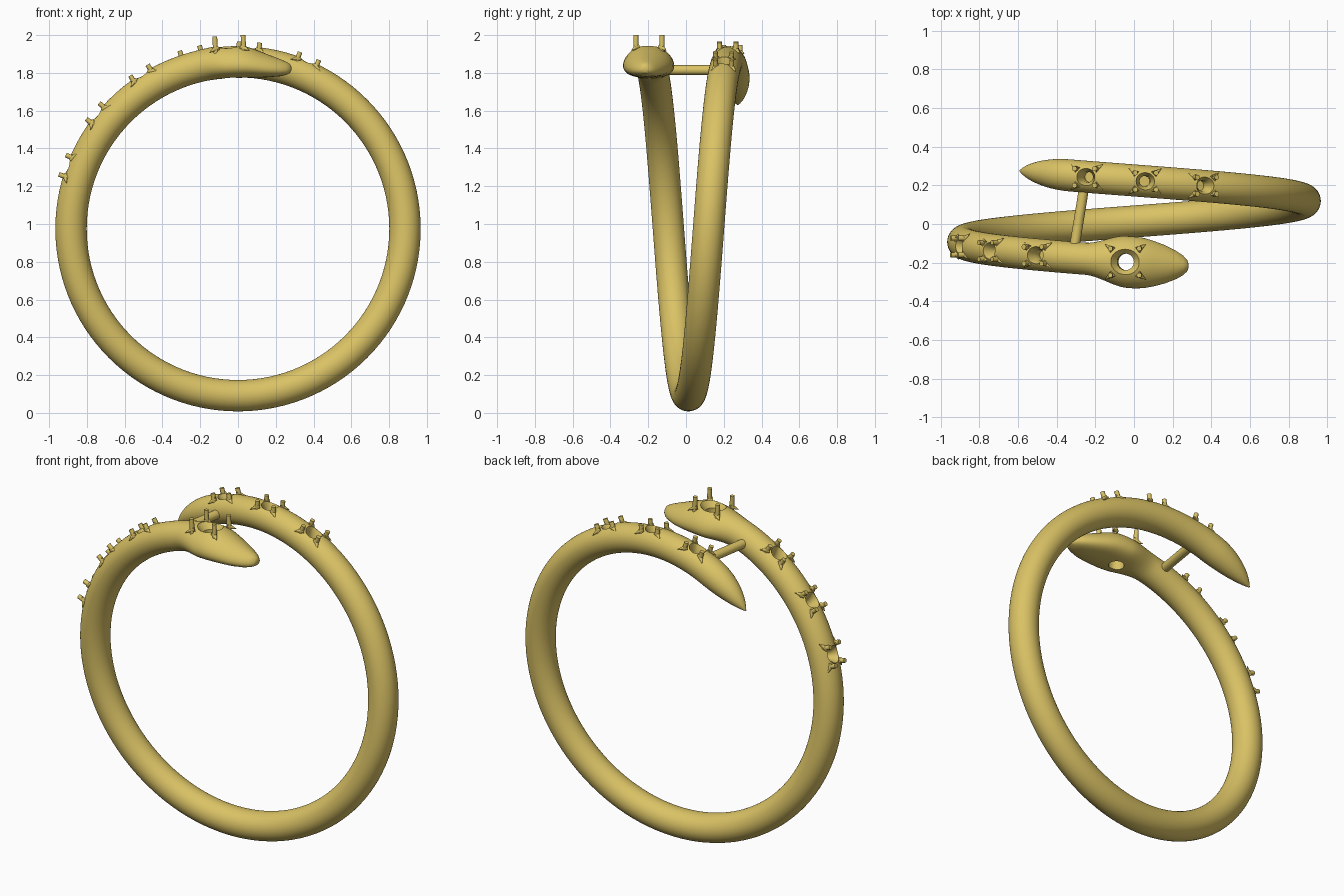
import bpy, bmesh
from math import sin, cos, pi, radians
from mathutils import Matrix, Vector

if "Cube" in bpy.data.objects:
    bpy.data.objects.remove(bpy.data.objects["Cube"])

RING, TUBE, MID = 0.884, 0.083, 0.975
SIDES = 40

gold = bpy.data.materials.new("gold")
gold.use_nodes = True
gold.diffuse_color = (0.70, 0.54, 0.13, 1)
gold.node_tree.nodes["Principled BSDF"].inputs["Base Color"].default_value = gold.diffuse_color


def make(name, bm, angle=40):
    bmesh.ops.recalc_face_normals(bm, faces=bm.faces)
    mesh = bpy.data.meshes.new(name)
    bm.to_mesh(mesh)
    bm.free()
    ob = bpy.data.objects.new(name, mesh)
    bpy.context.collection.objects.link(ob)
    mesh.materials.append(gold)
    smooth(ob, angle)
    return ob


def smooth(ob, angle):
    bpy.ops.object.select_all(action='DESELECT')
    ob.select_set(True)
    bpy.context.view_layer.objects.active = ob
    bpy.ops.object.shade_smooth_by_angle(angle=radians(angle))


def loft(bm, rings):
    loops = [[bm.verts.new(p) for p in ring] for ring in rings]
    for a, b in zip(loops, loops[1:]):
        for i in range(len(a)):
            j = (i + 1) % len(a)
            bm.faces.new((a[i], a[j], b[j], b[i]))
    bm.faces.new(loops[0][::-1])
    bm.faces.new(loops[-1])


def helix(deg, r=RING):
    """Point on the coil; zero degrees is the bottom, positive runs to the tail."""
    s = radians(deg)
    return Vector((r * sin(s), 0.013 + 0.00118 * deg, MID - r * cos(s)))


def outward(deg):
    return Vector((sin(radians(deg)), 0, -cos(radians(deg))))


def section(centre, up, half_w, half_h, sag=0.0):
    """Oval section; sag lowers the widest line for the flat-bellied head."""
    ring = []
    for i in range(SIDES):
        a = 2 * pi * i / SIDES
        h = half_h * (sin(a) - sag * cos(a) ** 2)
        ring.append(centre + up * h + Vector((0, half_w * cos(a), 0)))
    return ring


def ease(t):
    t = min(max(t, 0), 1)
    return t * t * (3 - 2 * t)


# Serpent body: head tip, head, long coil and tapering tail
rings = []
head = [(0.282, 0.012, 1.823, 0.010), (0.275, 0.030, 1.823, 0.024),
        (0.255, 0.050, 1.824, 0.035), (0.22, 0.072, 1.828, 0.046),
        (0.16, 0.099, 1.837, 0.060), (0.10, 0.118, 1.848, 0.072),
        (0.05, 0.130, 1.857, 0.081)]
for x, w, z, h in head:
    rings.append(section(Vector((x, -0.199 - 0.06 * x, z)), Vector((0, 0, 1)), w, h, 0.25))
deg = -180
while deg < 221.9:
    swell = ease((-163.5 - deg) / 14)
    u = min((222 - deg) / 20, 1)
    taper = (1 - (1 - u) ** 2) ** 0.8
    rings.append(section(helix(deg, RING + 0.002 * swell), outward(deg),
                         (TUBE + 0.051 * swell) * taper,
                         (TUBE + 0.005 * swell) * taper, 0.25 * swell))
    deg += 1.5 if deg < -160 or deg > 200 else 3
rings.append(section(helix(222), outward(222), 0.003, 0.003))
bm = bmesh.new()
loft(bm, rings)
body = make("serpent_body", bm)

# Stone seats: angle, seat radius, surface radius, prong spacing, prong top, drilled through
small = (0.050, 0.967, 0.054, 0.990)
seats = [(-177.3, 0.078, 0.975, 0.075, 1.023, True)]
seats += [(a, *small, False) for a in (-148, -129, -110, 157.5, 176.5, 195)]


def seat_matrix(deg):
    n = outward(deg)
    w = Vector((0, 1, 0))
    t = w.cross(n)
    m = Matrix((t, w, n)).transposed().to_4x4()
    m.translation = helix(deg, 0)
    return m


# Cut the conical seats and the holes below them
bm = bmesh.new()
for deg, r, surf, gap, top, through in seats:
    hole = 0.55 * r
    bottom = surf - (0.25 if through else 0.09)
    profile = [(hole, bottom), (hole, surf - 0.045), (r * 0.95, surf - 0.008), (r, surf + 0.05)]
    m = seat_matrix(deg)
    loft(bm, [[m @ Vector((q * cos(2 * pi * i / 32), q * sin(2 * pi * i / 32), z))
               for i in range(32)] for q, z in profile])
cutter = make("seat_cutter", bm)
mod = body.modifiers.new("seats", 'BOOLEAN')
mod.operation = 'DIFFERENCE'
mod.solver = 'EXACT'
mod.object = cutter
bpy.context.view_layer.objects.active = body
bpy.ops.object.modifier_apply(modifier=mod.name)
bpy.data.objects.remove(cutter)
smooth(body, 35)

# Four prongs around each seat, each with a pointed spur lying outwards
for k, (deg, r, surf, gap, top, through) in enumerate(seats):
    bm = bmesh.new()
    m = seat_matrix(deg)
    wide = gap * (0.92 if through else 0.8)
    drop = 0.030 if through else 0.026
    for sx in (-1, 1):
        for sy in (-1, 1):
            foot = surf - 0.06
            post = m @ Matrix.Translation((sx * gap, sy * wide, (top + foot) / 2))
            bmesh.ops.create_cone(bm, cap_ends=True, segments=14, radius1=0.013,
                                  radius2=0.013, depth=top - foot, matrix=post)
            aim = Vector((sx * 0.8, sy * 0.6, -0.45)).normalized()
            turn = aim.to_track_quat('Z', 'Y').to_matrix().to_4x4()
            start = Vector((sx * gap, sy * wide, surf - drop + 0.012))
            spur = m @ Matrix.Translation(start + aim * 0.015) @ turn
            bmesh.ops.create_cone(bm, cap_ends=True, segments=10, radius1=0.018,
                                  radius2=0.001, depth=0.055, matrix=spur)
    make("head_prongs" if k == 0 else f"prongs_{k}", bm)

# Cross bar joining the neck to the tail
a, b = Vector((-0.31, -0.13, 1.815)), Vector((-0.255, 0.21, 1.815))
bm = bmesh.new()
bar = Matrix.Translation((a + b) / 2) @ (b - a).to_track_quat('Z', 'Y').to_matrix().to_4x4()
bmesh.ops.create_cone(bm, cap_ends=True, segments=24, radius1=0.026, radius2=0.026,
                      depth=(b - a).length, matrix=bar)
make("cross_bar", bm)
